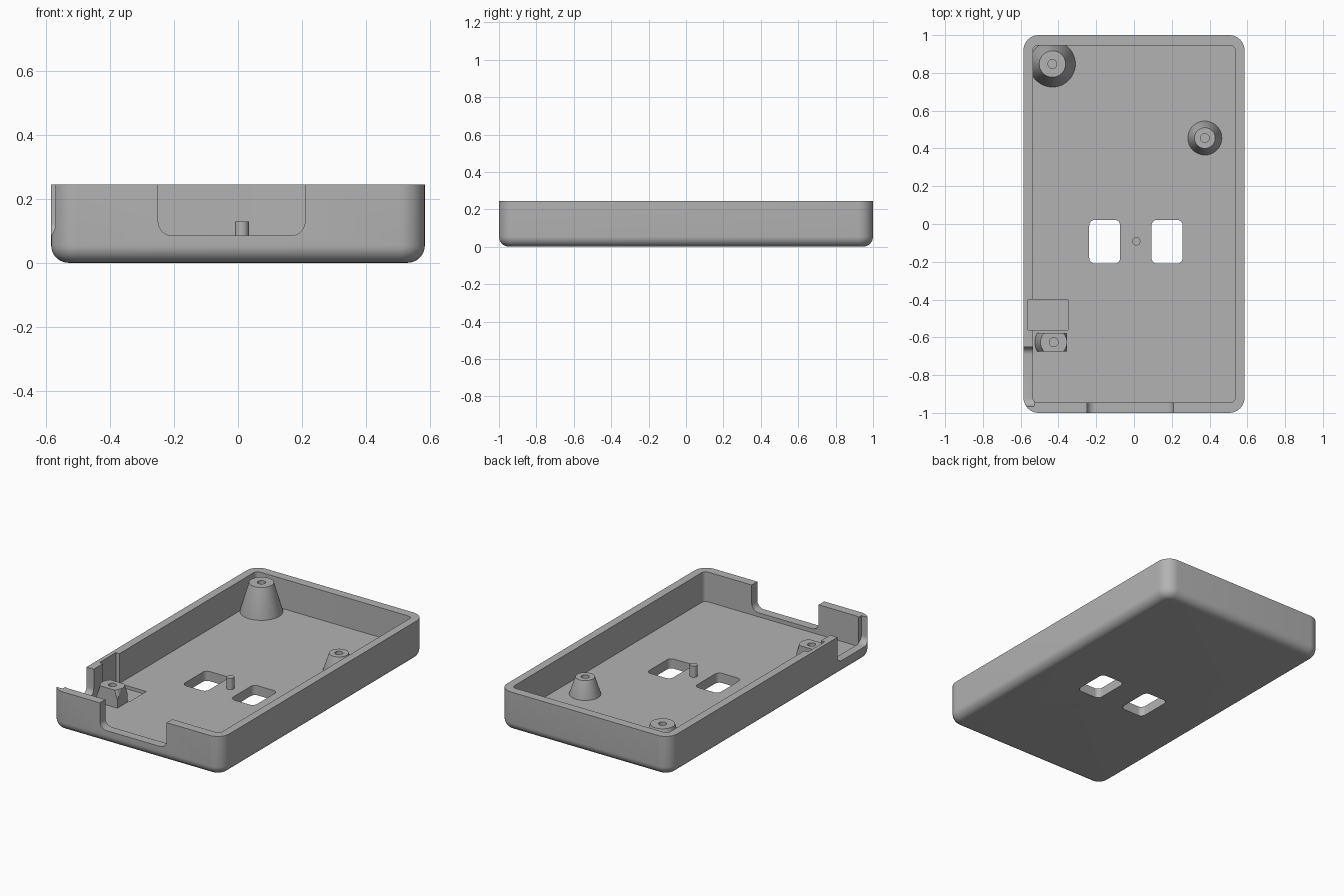
import bpy, bmesh, math
from mathutils import Vector

if "Cube" in bpy.data.objects:
    bpy.data.objects.remove(bpy.data.objects["Cube"], do_unlink=True)

HEIGHT, FLOOR, LIP = 0.245, 0.06, 0.085

grey = bpy.data.materials.new("plain grey")
grey.use_nodes = True
grey.diffuse_color = (0.45, 0.45, 0.45, 1)
grey.node_tree.nodes["Principled BSDF"].inputs["Base Color"].default_value = grey.diffuse_color


def finish(bm, name):
    bmesh.ops.recalc_face_normals(bm, faces=bm.faces)
    mesh = bpy.data.meshes.new(name)
    bm.to_mesh(mesh)
    bm.free()
    mesh.materials.append(grey)
    obj = bpy.data.objects.new(name, mesh)
    bpy.context.collection.objects.link(obj)
    return obj


def block(name, low, high, radius=0, axis=2, base_radius=0):
    """Box with edges along one axis rounded, and optionally a rounded base."""
    low, high = Vector(low), Vector(high)
    bm = bmesh.new()
    bmesh.ops.create_cube(bm, size=1)
    for v in bm.verts:
        v.co = (low + high) / 2 + v.co * (high - low)
    if radius:
        edges = [e for e in bm.edges
                 if abs((e.verts[0].co - e.verts[1].co)[axis]) > 1e-4]
        bmesh.ops.bevel(bm, geom=edges, offset=radius, segments=10, profile=0.5,
                        affect='EDGES')
    if base_radius:
        edges = [e for e in bm.edges if all(v.co.z < low.z + 1e-4 for v in e.verts)]
        bmesh.ops.bevel(bm, geom=edges, offset=base_radius, segments=8, profile=0.5,
                        affect='EDGES')
    return finish(bm, name)


def lathe(name, x, y, profile, sides=48):
    """Revolve a closed (radius, z) profile that starts and ends on the axis."""
    bm = bmesh.new()
    verts = [bm.verts.new((x + r, y, z)) for r, z in profile]
    edges = [bm.edges.new(pair) for pair in zip(verts, verts[1:])]
    bmesh.ops.spin(bm, geom=verts + edges, cent=(x, y, 0), axis=(0, 0, 1),
                   angle=math.tau, steps=sides)
    bmesh.ops.remove_doubles(bm, verts=bm.verts, dist=1e-4)
    return finish(bm, name)


def boss(name, x, y, base, top, height):
    """Tapered screw post with a blind bore."""
    bore, depth = 0.023, 0.1
    return lathe(name, x, y, [(0, FLOOR - 0.01), (base, FLOOR - 0.01), (base, FLOOR),
                              (top, height), (bore, height),
                              (bore, height - depth), (0, height - depth)])


def boolean(obj, tool, operation='DIFFERENCE'):
    tool.hide_render = True
    mod = obj.modifiers.new("cut", 'BOOLEAN')
    mod.operation, mod.solver, mod.object = operation, 'EXACT', tool
    bpy.context.view_layer.objects.active = obj
    bpy.ops.object.modifier_apply(modifier=mod.name)
    bpy.data.objects.remove(tool, do_unlink=True)


# Tray: rounded shell, hollowed out
tray = block("tray_shell", (-0.585, -1, 0), (0.585, 1, HEIGHT), 0.08, base_radius=0.055)
boolean(tray, block("cavity", (-0.535, -0.945, FLOOR), (0.535, 0.945, 0.5), 0.025))

# Openings in the front wall and in the right wall near the front corner
boolean(tray, block("front_notch", (-0.25, -1.1, LIP), (0.21, -0.9, 0.5), 0.045, axis=1))
boolean(tray, block("side_notch", (-0.7, -0.965, LIP), (-0.53, -0.652, 0.5), 0.04, axis=0))

# Shallow pocket that also runs up the side wall
boolean(tray, block("pocket", (-0.56, -0.56, FLOOR - 0.02), (-0.35, -0.4, 0.5)))

# Two windows through the floor
for x in (-0.155, 0.175):
    boolean(tray, block("window", (x - 0.082, -0.21, -0.1), (x + 0.082, 0.022, 0.2), 0.03))

# Screw posts, the front one trimmed to a narrow tongue
large_post = boss("large_post", -0.432, 0.847, 0.122, 0.07, 0.24)
small_post = boss("small_post", 0.375, 0.455, 0.09, 0.055, 0.167)
front_post = boss("front_post", -0.425, -0.626, 0.1, 0.07, 0.167)
boolean(front_post, block("trim", (-0.6, -0.676, 0), (-0.355, -0.576, 0.4)), 'INTERSECT')

# Small locating pin between the windows
pin = lathe("locating_pin", 0.012, -0.092,
            [(0, FLOOR - 0.01), (0.022, FLOOR - 0.01), (0.022, 0.13), (0, 0.13)], 32)

# Smooth curves, crisp edges
for obj in (tray, large_post, small_post, front_post, pin):
    bpy.ops.object.select_all(action='DESELECT')
    obj.select_set(True)
    bpy.context.view_layer.objects.active = obj
    bpy.ops.object.shade_smooth_by_angle(angle=math.radians(30))
